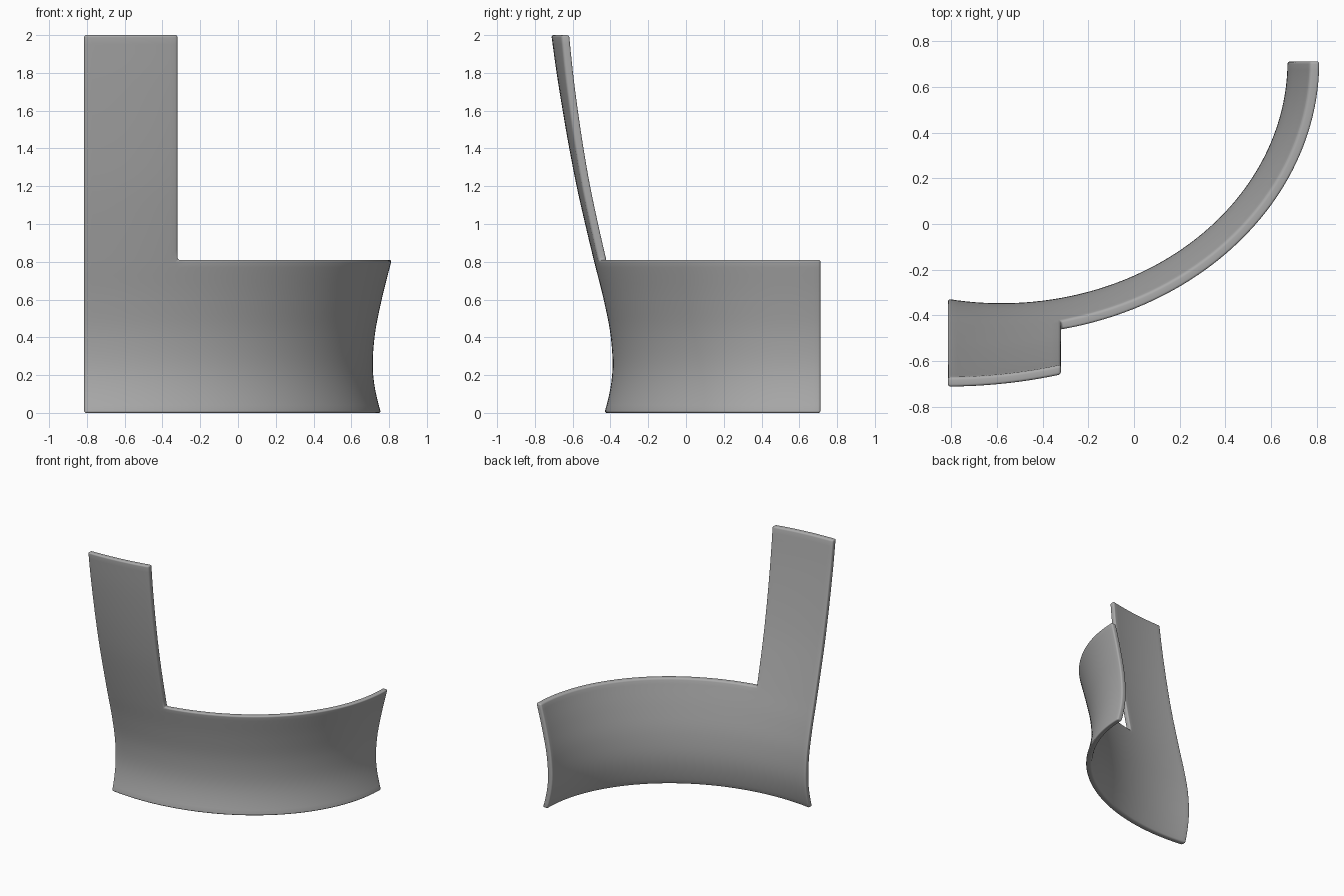
import bpy, bmesh, math

cube = bpy.data.objects.get("Cube")
if cube:
    bpy.data.objects.remove(cube, do_unlink=True)

LEFT, NOTCH, BACK = -0.815, -0.32, 0.712
LOW, HIGH = 0.81, 2.0
WALL = 0.042
# outward flare of the wall, sampled every 0.2 in height
FLARE = [0.042, 0.001, 0.008, 0.046, 0.096, 0.144, 0.189, 0.228, 0.263, 0.295, 0.323]


def flare(z):
    """Smooth curve through the flare samples."""
    i = min(int(z / 0.2 + 1e-6), len(FLARE) - 2)
    t = z / 0.2 - i
    b, c = FLARE[i], FLARE[i + 1]
    a = FLARE[i - 1] if i else 0.12
    d = FLARE[i + 2] if i + 2 < len(FLARE) else 2 * c - b
    return b + t * ((c - a) + t * ((2 * a - 5 * b + 4 * c - d) + t * (3 * (b - c) + d - a))) / 2


# rows of height and columns along the sweep
N_LOW, N_HIGH, N_TAB, N_SWEEP = 20, 24, 12, 40
heights = [LOW * i / N_LOW for i in range(N_LOW)]
heights += [LOW + (HIGH - LOW) * i / N_HIGH for i in range(N_HIGH + 1)]


def wall_point(col, z, inner):
    """Point on an elliptical arc whose size and centre change with height."""
    d = flare(z)
    cx = -0.58 - 0.08 * (z - 0.25) ** 2
    slope = (flare(min(z + 0.02, HIGH)) - flare(max(z - 0.02, 0))) / 0.04
    cut = WALL * math.sqrt(1 + slope * slope) if inner else 0
    a = 0.715 + d - cx - cut
    b = 1.102 + d - cut
    if col <= N_TAB:
        x = LEFT + (NOTCH - LEFT) * col / N_TAB
        ang = math.asin((x - cx) / a)
    else:
        start = math.asin((NOTCH - cx) / a)
        ang = start + (math.pi / 2 - start) * (col - N_TAB) / N_SWEEP
    return cx + a * math.sin(ang), BACK - b * math.cos(ang), z


# curved shell: low sweeping wall with a tall tab at one end
bm = bmesh.new()
cells = {(r, c) for r in range(len(heights) - 1) for c in range(N_TAB + N_SWEEP)
         if r < N_LOW or c < N_TAB}
verts = {}


def vert(r, c, inner):
    key = (r, c, inner)
    if key not in verts:
        verts[key] = bm.verts.new(wall_point(c, heights[r], inner))
    return verts[key]


for r, c in cells:
    ring = [(r, c), (r, c + 1), (r + 1, c + 1), (r + 1, c)]
    bm.faces.new([vert(*p, False) for p in ring])
    bm.faces.new([vert(*p, True) for p in reversed(ring)])
    # close the rim wherever there is no neighbouring cell
    for k, (dr, dc) in enumerate([(-1, 0), (0, 1), (1, 0), (0, -1)]):
        if (r + dr, c + dc) not in cells:
            p, q = ring[k], ring[(k + 1) % 4]
            bm.faces.new([vert(*q, False), vert(*p, False), vert(*p, True), vert(*q, True)])
bmesh.ops.recalc_face_normals(bm, faces=bm.faces)

# rounded rim
sharp = [e for e in bm.edges if e.calc_face_angle(0) > 0.8]
bmesh.ops.bevel(bm, geom=sharp, offset=0.012, segments=4, profile=0.5,
                affect='EDGES', clamp_overlap=True)

mesh = bpy.data.meshes.new("curved_wall")
bm.to_mesh(mesh)
bm.free()
shell = bpy.data.objects.new("curved_wall", mesh)
bpy.context.collection.objects.link(shell)

grey = bpy.data.materials.new("plain_grey")
grey.use_nodes = True
colour = (0.4, 0.4, 0.4, 1)
grey.diffuse_color = colour
grey.node_tree.nodes["Principled BSDF"].inputs["Base Color"].default_value = colour
mesh.materials.append(grey)

bpy.ops.object.select_all(action='DESELECT')
shell.select_set(True)
bpy.context.view_layer.objects.active = shell
bpy.ops.object.shade_smooth_by_angle(angle=math.radians(35))
